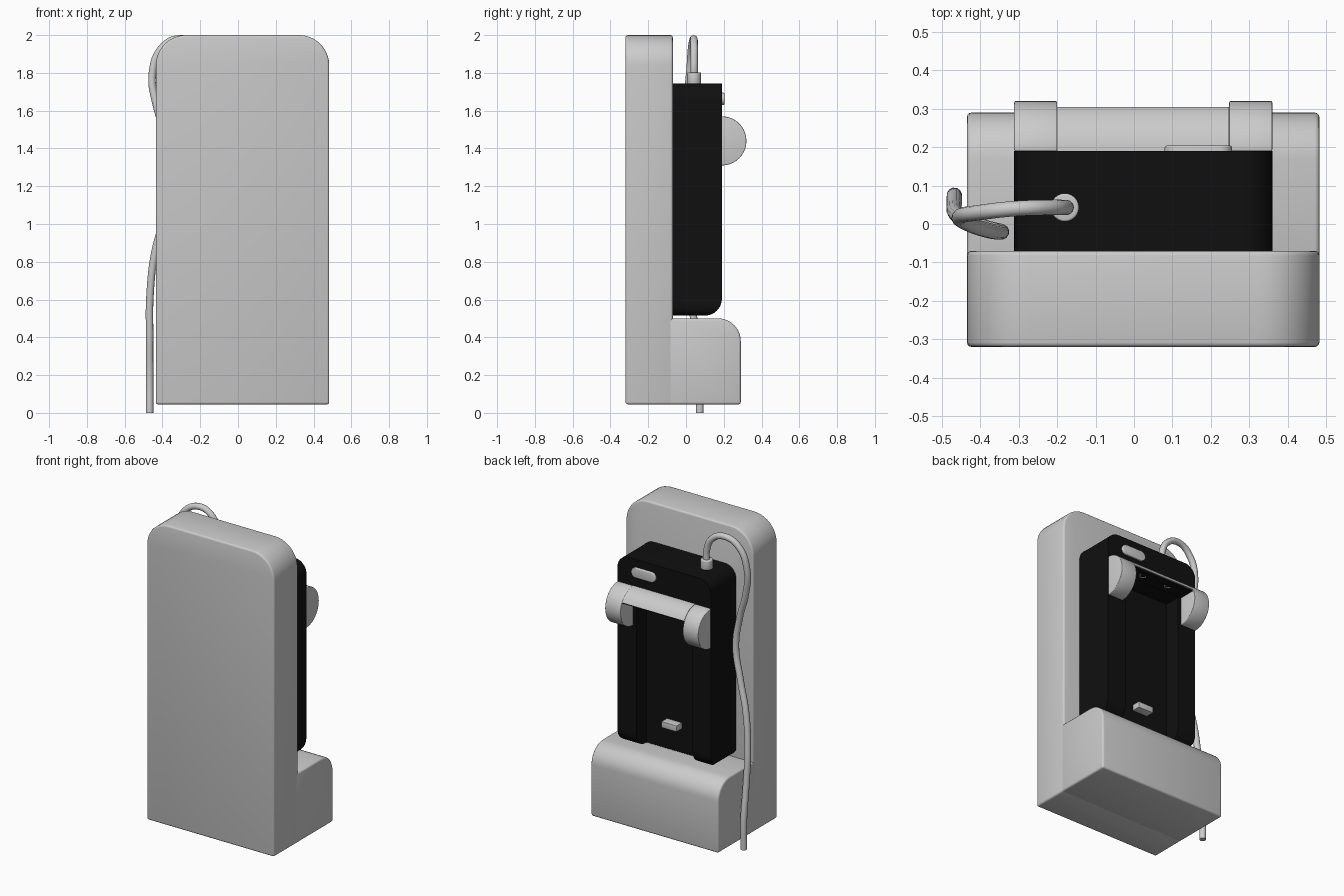
import bpy, bmesh, math
from mathutils import Vector

if "Cube" in bpy.data.objects:
    bpy.data.objects.remove(bpy.data.objects["Cube"])

black = bpy.data.materials.new("black_plastic")
black.diffuse_color = (0.005, 0.005, 0.005, 1)
black.use_nodes = True
black.node_tree.nodes["Principled BSDF"].inputs["Base Color"].default_value = black.diffuse_color


def rounded(corners, steps=10):
    """Polygon from (a, b, radius) corners, rounding each by its radius."""
    out, n = [], len(corners)
    for i, (a, b, r) in enumerate(corners):
        p = Vector((a, b))
        if r == 0:
            out.append(p)
            continue
        u = (Vector(corners[i - 1][:2]) - p).normalized()
        v = (Vector(corners[(i + 1) % n][:2]) - p).normalized()
        c = p + (u + v) * r
        for k in range(steps + 1):
            t = k / steps * math.pi / 2
            out.append(c - v * r * math.cos(t) - u * r * math.sin(t))
    return out


def finish(ob, mat=None):
    bpy.ops.object.select_all(action='DESELECT')
    ob.select_set(True)
    bpy.context.view_layer.objects.active = ob
    for m in list(ob.modifiers):
        bpy.ops.object.modifier_apply(modifier=m.name)
    bpy.ops.object.shade_smooth_by_angle(angle=math.radians(35))
    if mat:
        ob.data.materials.clear()
        ob.data.materials.append(mat)
    return ob


def prism(name, pts, axis, lo, hi, bevel=0, mat=None, done=True):
    """Extrude a 2D outline along an axis."""
    place = {'x': lambda p, h: (h, p[0], p[1]),
             'y': lambda p, h: (p[0], h, p[1]),
             'z': lambda p, h: (p[0], p[1], h)}[axis]
    bm = bmesh.new()
    rings = [[bm.verts.new(place(p, h)) for p in pts] for h in (lo, hi)]
    for ring in rings:
        bm.faces.new(ring)
    n = len(pts)
    for i in range(n):
        j = (i + 1) % n
        bm.faces.new((rings[0][i], rings[0][j], rings[1][j], rings[1][i]))
    bmesh.ops.recalc_face_normals(bm, faces=bm.faces)
    me = bpy.data.meshes.new(name)
    bm.to_mesh(me)
    bm.free()
    ob = bpy.data.objects.new(name, me)
    bpy.context.collection.objects.link(ob)
    if bevel:
        b = ob.modifiers.new("bevel", 'BEVEL')
        b.width, b.segments, b.limit_method = bevel, 3, 'ANGLE'
    return finish(ob, mat) if done else ob


def rect(a0, a1, b0, b1, bl=0, br=0, tr=0, tl=0):
    return rounded([(a0, b0, bl), (a1, b0, br), (a1, b1, tr), (a0, b1, tl)])


def tube(name, pts, radius):
    cu = bpy.data.curves.new(name, 'CURVE')
    cu.dimensions = '3D'
    cu.bevel_depth, cu.bevel_resolution, cu.use_fill_caps = radius, 4, True
    cu.resolution_u = 8
    sp = cu.splines.new('BEZIER')
    sp.bezier_points.add(len(pts) - 1)
    for bp, p in zip(sp.bezier_points, pts):
        bp.co = p
        bp.handle_left_type = bp.handle_right_type = 'AUTO'
    ob = bpy.data.objects.new(name, cu)
    bpy.context.collection.objects.link(ob)


# Wall plate and thick foot
X0, X1 = -0.435, 0.483
prism("back_plate", rect(X0, X1, 0.045, 2.0, 0, 0, 0.16, 0.16), 'y', -0.32, -0.07, 0.012)
prism("base_block", rect(-0.10, 0.29, 0.045, 0.50, 0, 0, 0.12, 0), 'x', X0, X1, 0.012)

# Black device: front outline cut to the side outline, with a rear channel
D0, D1 = -0.312, 0.36
device = prism("device_body", rect(D0, D1, 0.515, 1.745, 0.05, 0.05, 0.08, 0.08),
               'y', -0.07, 0.19, done=False)
side = prism("side_cutter", rect(-0.2, 0.19, 0.515, 1.9, 0, 0.09), 'x', -1, 1, done=False)
channel = prism("channel_cutter", rect(-0.18, 0.225, 0.3, 1.49), 'y', 0.085, 0.4, done=False)
for cutter, op in ((side, 'INTERSECT'), (channel, 'DIFFERENCE')):
    m = device.modifiers.new("cut", 'BOOLEAN')
    m.object, m.operation, m.solver = cutter, op, 'EXACT'
finish(device, black)
for cutter in (side, channel):
    bpy.data.objects.remove(cutter)


# Half-round handle: full ends and a hood between them
def arc(a0, a1, n=20):
    return [(0.19 + 0.13 * math.cos(a0 + (a1 - a0) * k / n),
             1.44 + 0.13 * math.sin(a0 + (a1 - a0) * k / n)) for k in range(n + 1)]


for side_name, x0, x1 in (("left", D0, -0.20), ("right", 0.248, D1)):
    prism("handle_end_" + side_name, arc(-math.pi / 2, math.pi / 2), 'x', x0, x1, 0.004)
low = math.radians(28)
hood_z = 1.44 + 0.13 * math.sin(low)
prism("handle_hood", arc(low, math.pi / 2) + [(0.19, hood_z)], 'x', -0.20, 0.248)
prism("hood_lining", rect(0.17, 0.298, hood_z - 0.008, hood_z), 'x', -0.20, 0.248, mat=black)

# Small hooks under the hood
for i, x in enumerate((-0.05, 0.14)):
    tube(f"hook_{i}", [(x + 0.022 * math.cos(a), 0.25 + 0.022 * math.sin(a), hood_z - 0.008)
                       for a in (math.pi, math.pi * 1.5, math.pi * 2)], 0.004)

# Button pill and latch
prism("button", rect(0.08, 0.255, 1.63, 1.695, *[0.032] * 4), 'y', 0.18, 0.204, 0.005)
prism("latch", rect(0.08, 0.14, 0.67, 0.71), 'x', -0.03, 0.08, 0.003)

# Plug and cable
plug = [(-0.18 + 0.037 * math.cos(k * math.pi / 12), 0.043 + 0.037 * math.sin(k * math.pi / 12))
        for k in range(24)]
prism("cable_plug", plug, 'z', 1.74, 1.803, 0.006)
tube("cable", [(-0.18, 0.043, 1.76), (-0.18, 0.043, 1.86), (-0.22, 0.043, 1.945),
               (-0.31, 0.04, 1.98), (-0.40, 0.03, 1.935), (-0.453, 0.02, 1.80),
               (-0.43, 0.0, 1.62), (-0.375, -0.018, 1.45), (-0.345, -0.02, 1.25),
               (-0.385, -0.01, 1.05), (-0.44, 0.01, 0.85), (-0.466, 0.03, 0.62),
               (-0.468, 0.05, 0.40), (-0.468, 0.073, 0.20), (-0.468, 0.073, 0.0)], 0.02)
